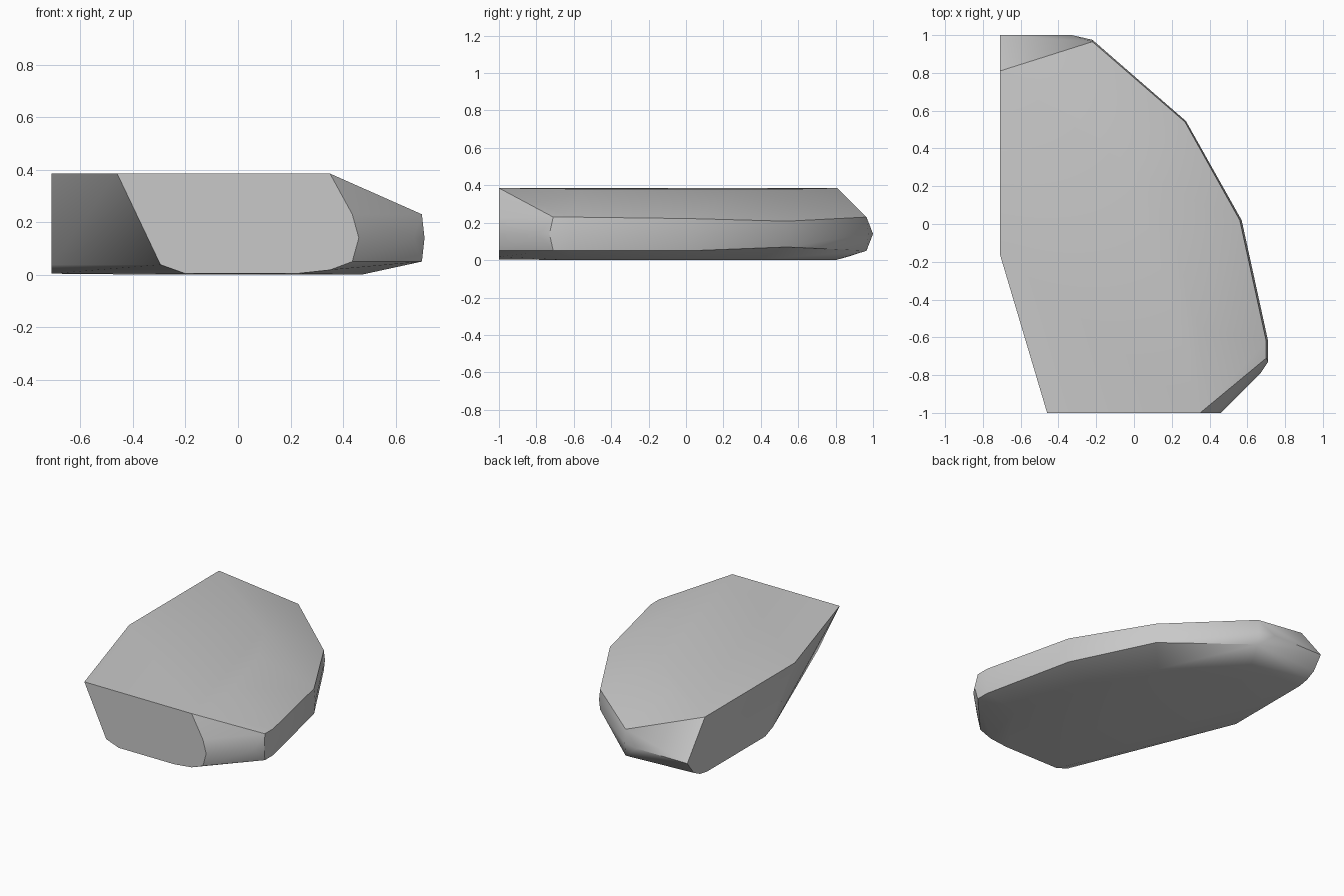
import bpy
import bmesh
import math

if "Cube" in bpy.data.objects:
    bpy.data.objects.remove(bpy.data.objects["Cube"], do_unlink=True)

stone = bpy.data.materials.new("stone_grey")
stone.use_nodes = True
stone.diffuse_color = (0.58, 0.58, 0.58, 1)
bsdf = stone.node_tree.nodes["Principled BSDF"]
bsdf.inputs["Base Color"].default_value = (0.58, 0.58, 0.58, 1)
bsdf.inputs["Roughness"].default_value = 0.9


def layer(z, *points):
    """Corners that share one height."""
    return [(x, y, z) for x, y in points]


# Corners of the slab, from the top down to the underside
corners = (
    layer(0.385, (-0.71, 0.81), (-0.71, -0.16), (-0.46, -1), (0.35, -1))
    # shoulder where the top begins to fall away
    + layer(0.38, (0.34, -0.55), (0.2, -0.06), (0.0, 0.28), (-0.3, 0.57))
    # upper rim
    + layer(0.23, (0.435, -1), (0.7, -0.71), (0.7, -0.62), (-0.22, 0.965))
    + [(0.56, 0.02, 0.222), (0.27, 0.54, 0.208)]
    # widest points
    + layer(0.14, (0.46, -1), (0.67, -0.79), (0.71, -0.73), (0.71, -0.62),
            (0.57, 0.02), (0.275, 0.545), (-0.22, 0.975), (-0.33, 1), (-0.71, 1))
    # lower rim
    + layer(0.05, (0.435, -1), (0.7, -0.71), (0.7, -0.62), (0.56, 0.02),
            (-0.22, 0.965), (-0.71, 0.93))
    + [(0.27, 0.54, 0.07)]
    + layer(0.038, (-0.295, -1), (-0.71, 0.075))
    + layer(0.018, (0.35, -1), (-0.71, 0.865))
    # underside
    + layer(0.004, (-0.2, -1), (0.22, -1), (-0.71, 0.16), (-0.71, 0.79))
    + layer(0.0, (0.47, -0.6), (0.37, 0.0), (0.12, 0.38), (-0.3, 0.8), (-0.1, -0.8))
)

# Wrap the corners into one chipped block
bm = bmesh.new()
for corner in corners:
    bm.verts.new(corner)
hull = bmesh.ops.convex_hull(bm, input=bm.verts)
spare = {g for g in hull["geom_interior"] + hull["geom_unused"]
         if isinstance(g, bmesh.types.BMVert)}
bmesh.ops.delete(bm, geom=list(spare), context="VERTS")
bmesh.ops.dissolve_limit(bm, angle_limit=math.radians(1), verts=bm.verts, edges=bm.edges)
bmesh.ops.recalc_face_normals(bm, faces=bm.faces)

mesh = bpy.data.meshes.new("stone_slab")
bm.to_mesh(mesh)
bm.free()
mesh.materials.append(stone)
slab = bpy.data.objects.new("stone_slab", mesh)
bpy.context.collection.objects.link(slab)

# Soft top and underside with crisp broken edges
bpy.ops.object.select_all(action="DESELECT")
slab.select_set(True)
bpy.context.view_layer.objects.active = slab
bpy.ops.object.shade_smooth_by_angle(angle=math.radians(32))
